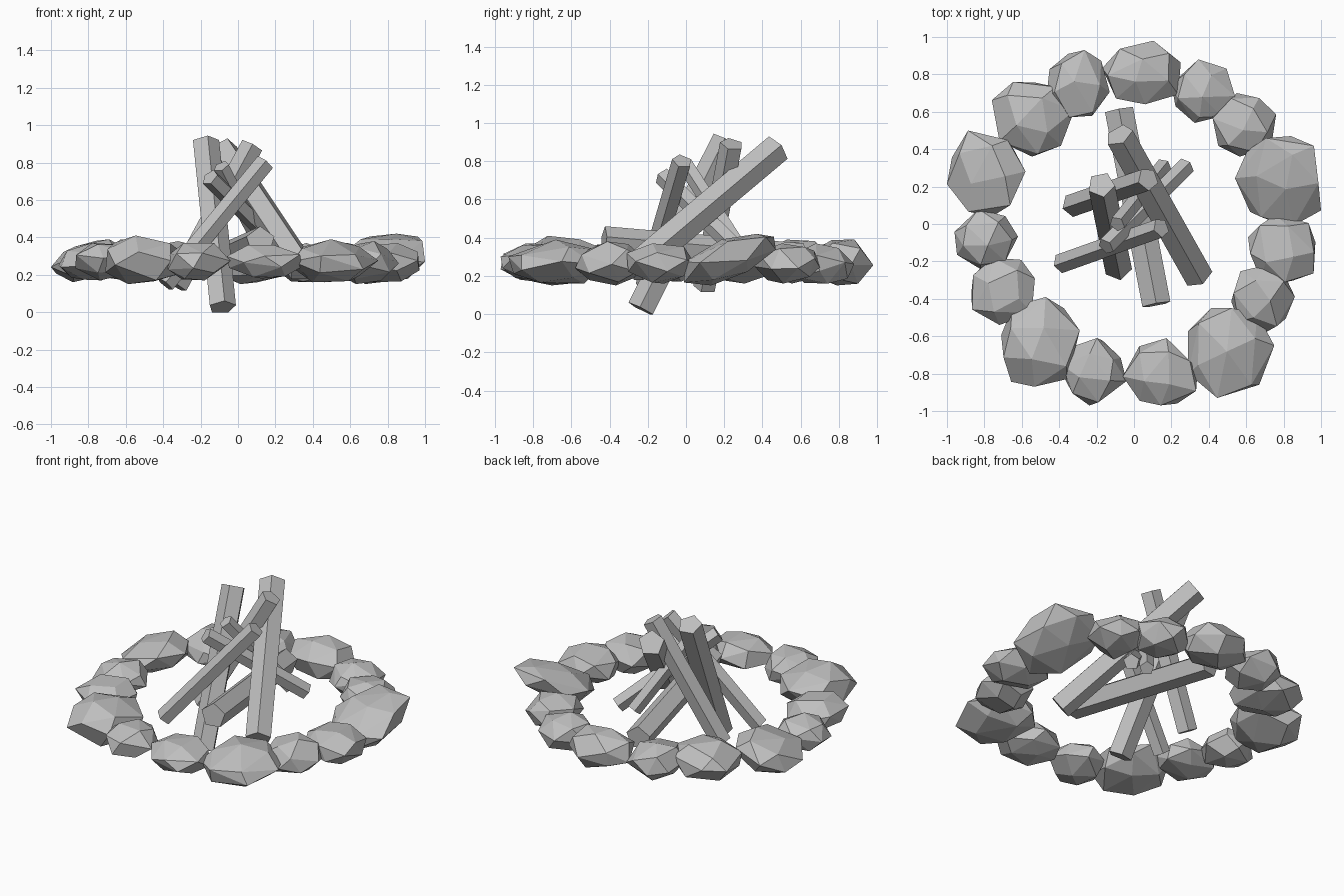
import bpy
import bmesh
import math
import random
from mathutils import Vector, Matrix

random.seed(7)

cube = bpy.data.objects.get("Cube")
if cube:
    bpy.data.objects.remove(cube, do_unlink=True)

# One plain grey for everything
grey = bpy.data.materials.new("light_grey")
grey.use_nodes = True
colour = (0.52, 0.52, 0.52, 1)
grey.diffuse_color = colour
grey.node_tree.nodes["Principled BSDF"].inputs["Base Color"].default_value = colour


def add_object(name, bm):
    bmesh.ops.recalc_face_normals(bm, faces=bm.faces)
    mesh = bpy.data.meshes.new(name)
    bm.to_mesh(mesh)
    bm.free()
    mesh.materials.append(grey)
    obj = bpy.data.objects.new(name, mesh)
    bpy.context.collection.objects.link(obj)


def stone(name, x, y, half_x, half_y, low, high, lean_x=0, lean_y=0, points=18):
    """Rough faceted boulder: hull of scattered points, leaned and fitted to its size."""
    bm = bmesh.new()
    turn = Matrix.Rotation(random.uniform(0, 6), 3, "Z") @ Matrix.Rotation(random.uniform(0, 6), 3, "X")
    golden = math.pi * (3 - math.sqrt(5))
    for i in range(points):
        h = 1 - (2 * i + 1) / points
        r = math.sqrt(1 - h * h)
        jitter = Vector([random.uniform(-0.08, 0.08) for _ in range(3)])
        co = turn @ (Vector((r * math.cos(i * golden), r * math.sin(i * golden), h)) + jitter)
        co.z += lean_x * co.x + lean_y * co.y
        bm.verts.new(co)
    bmesh.ops.convex_hull(bm, input=bm.verts[:])
    bmesh.ops.delete(bm, geom=[v for v in bm.verts if not v.link_faces], context="VERTS")
    target_low = (x - half_x, y - half_y, low)
    target_high = (x + half_x, y + half_y, high)
    for axis in range(3):
        values = [v.co[axis] for v in bm.verts]
        a, b = min(values), max(values)
        for v in bm.verts:
            t = (v.co[axis] - a) / (b - a)
            v.co[axis] = target_low[axis] + t * (target_high[axis] - target_low[axis])
    # Merge nearly flat neighbours into larger facets
    bmesh.ops.dissolve_limit(bm, angle_limit=math.radians(9), verts=bm.verts, edges=bm.edges)
    add_object(name, bm)


def log(name, start, end, radius):
    """Straight five-sided log between two points."""
    start, end = Vector(start), Vector(end)
    axis = end - start
    place = Matrix.Translation((start + end) / 2) @ axis.to_track_quat("Z", "Y").to_matrix().to_4x4()
    bm = bmesh.new()
    bmesh.ops.create_cone(bm, cap_ends=True, segments=5, radius1=radius, radius2=radius,
                          depth=axis.length, matrix=place)
    add_object(name, bm)


# Ring of stones, clockwise from the back: x, y, half width, half depth, bottom, top, leans
ring = [
    (0.04, 0.81, 0.21, 0.17, 0.15, 0.39),
    (0.37, 0.71, 0.17, 0.17, 0.16, 0.37),
    (0.59, 0.53, 0.17, 0.17, 0.16, 0.37),
    (0.77, 0.23, 0.23, 0.24, 0.15, 0.42, 0.2, 0.7),
    (0.79, -0.13, 0.18, 0.18, 0.16, 0.37),
    (0.69, -0.40, 0.17, 0.18, 0.15, 0.38),
    (0.52, -0.69, 0.23, 0.24, 0.16, 0.39),
    (0.14, -0.79, 0.20, 0.18, 0.18, 0.36),
    (-0.21, -0.79, 0.17, 0.18, 0.17, 0.37),
    (-0.50, -0.63, 0.21, 0.24, 0.15, 0.41),
    (-0.70, -0.36, 0.17, 0.18, 0.17, 0.37),
    (-0.79, -0.08, 0.17, 0.16, 0.17, 0.37),
    (-0.79, 0.27, 0.21, 0.23, 0.16, 0.39, 0.4, 0.1),
    (-0.54, 0.56, 0.22, 0.20, 0.16, 0.39),
    (-0.30, 0.75, 0.17, 0.18, 0.16, 0.38),
]
for number, spec in enumerate(ring, 1):
    stone(f"ring_stone_{number}", *spec)

# Stacked firewood
log("upright_log", (-0.085, -0.235, 0.027), (-0.175, 0.21, 0.91), 0.075)
log("long_leaning_log", (0.345, -0.28, 0.23), (-0.08, 0.475, 0.865), 0.08)
log("lying_log", (0.12, -0.43, 0.38), (-0.08, 0.61, 0.29), 0.08)
log("front_leaning_log", (-0.39, -0.21, 0.15), (0.145, -0.02, 0.80), 0.054)
log("thin_leaning_log", (0.28, 0.31, 0.30), (-0.15, -0.12, 0.72), 0.05)
log("thin_inner_log", (0.16, 0.31, 0.30), (-0.09, 0.0, 0.78), 0.045)
log("back_leaning_log", (-0.33, 0.10, 0.14), (0.075, 0.24, 0.89), 0.063)
